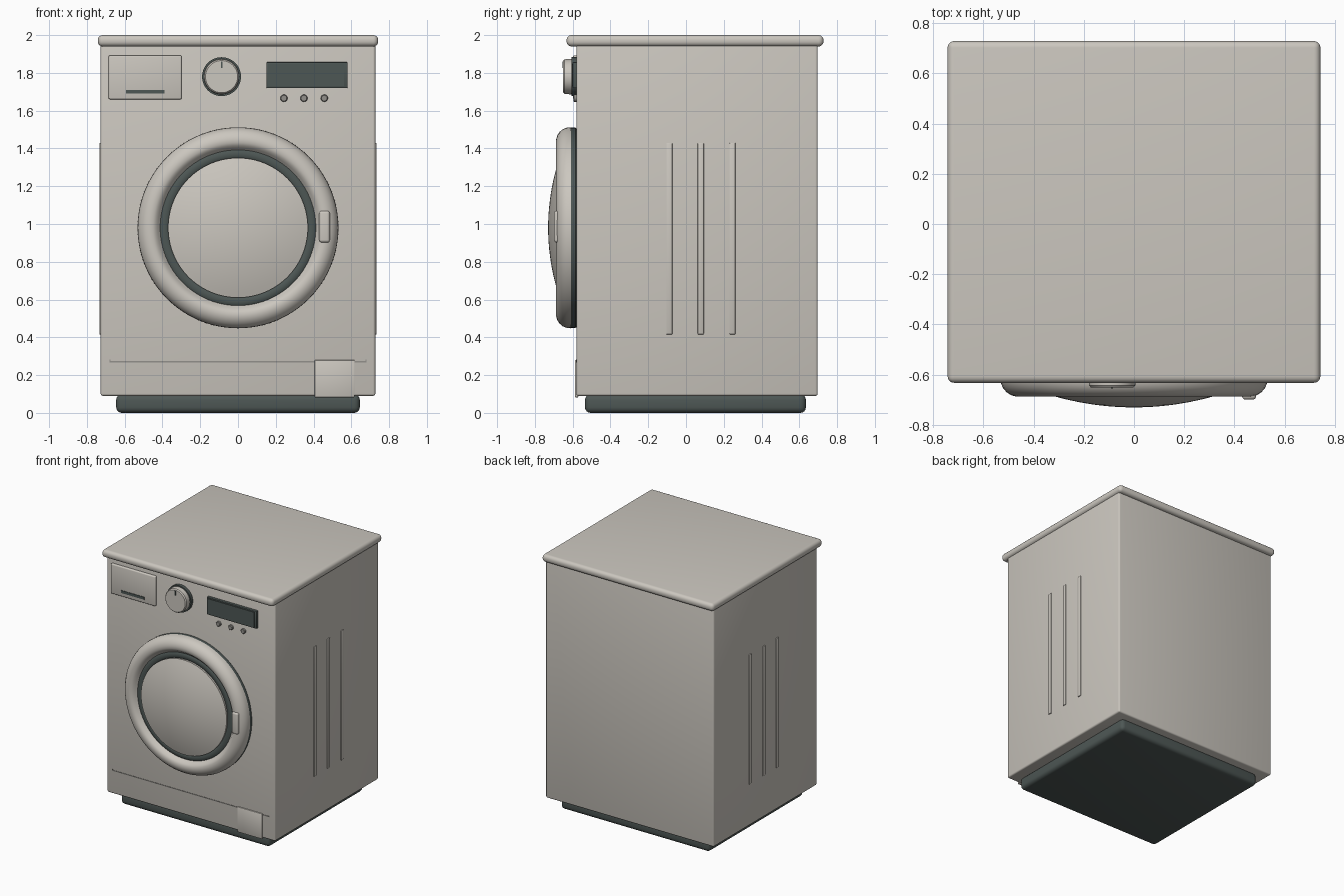
import bpy, bmesh, math
from mathutils import Matrix, Vector

if "Cube" in bpy.data.objects:
    bpy.data.objects.remove(bpy.data.objects["Cube"], do_unlink=True)


def material(name, rgb):
    m = bpy.data.materials.new(name)
    m.use_nodes = True
    m.diffuse_color = (*rgb, 1)
    bsdf = m.node_tree.nodes["Principled BSDF"]
    bsdf.inputs["Base Color"].default_value = (*rgb, 1)
    bsdf.inputs["Roughness"].default_value = 0.6
    return m


ENAMEL = material("warm white enamel", (0.60, 0.57, 0.52))
DARK = material("dark grey rubber", (0.075, 0.095, 0.09))
GREY = material("button grey", (0.29, 0.28, 0.26))


def finish(name, bm, mat):
    bmesh.ops.recalc_face_normals(bm, faces=bm.faces)
    mesh = bpy.data.meshes.new(name)
    bm.to_mesh(mesh)
    bm.free()
    mesh.materials.append(mat)
    ob = bpy.data.objects.new(name, mesh)
    bpy.context.collection.objects.link(ob)
    bpy.ops.object.select_all(action='DESELECT')
    ob.select_set(True)
    bpy.context.view_layer.objects.active = ob
    bpy.ops.object.shade_smooth_by_angle(angle=math.radians(35))
    return ob


def box(name, x, y, z, mat, bevel=0.0, segments=3):
    """Rounded box given as (low, high) ranges on each axis."""
    bm = bmesh.new()
    bmesh.ops.create_cube(bm, size=1)
    for v in bm.verts:
        v.co = Vector([(r[0] + r[1]) / 2 + c * (r[1] - r[0])
                       for c, r in zip(v.co, (x, y, z))])
    if bevel:
        bmesh.ops.bevel(bm, geom=bm.edges[:], offset=bevel, segments=segments,
                        profile=0.5, affect='EDGES')
    return finish(name, bm, mat)


def lathe(name, profile, cx, cz, mat, steps=96, closed=False):
    """Spin (radius, y) points about the front-to-back axis through cx, cz."""
    bm = bmesh.new()
    verts = [bm.verts.new((r, y, 0)) for r, y in profile]
    edges = [bm.edges.new(p) for p in zip(verts, verts[1:])]
    if closed:
        edges.append(bm.edges.new((verts[-1], verts[0])))
    bmesh.ops.spin(bm, geom=verts + edges, cent=(0, 0, 0), axis=(0, 1, 0),
                   angle=2 * math.pi, steps=steps, use_merge=True)
    bmesh.ops.remove_doubles(bm, verts=bm.verts, dist=0.0001)
    bmesh.ops.translate(bm, verts=bm.verts, vec=(cx, 0, cz))
    return finish(name, bm, mat)


FRONT = -0.58

# Cabinet, lid and plinth
box("cabinet", (-0.727, 0.727), (FRONT, 0.697), (0.09, 1.96), ENAMEL, 0.012)
box("lid", (-0.742, 0.742), (-0.632, 0.728), (1.94, 2.0), ENAMEL, 0.026, 5)
box("plinth", (-0.645, 0.645), (-0.535, 0.635), (0, 0.098), DARK, 0.03, 4)

# Raised ribs on both side panels
for side, label in ((1, "left"), (-1, "right")):
    for i, y in enumerate((-0.088, 0.078, 0.246)):
        xs = sorted((side * 0.72, side * 0.734))
        box(f"{label}_side_rib_{i + 1}", xs, (y - 0.016, y + 0.016),
            (0.415, 1.43), ENAMEL, 0.005, 2)

# Door: rear gasket, rounded ring, inner seal and domed window
DOOR_Z = 0.98
lathe("door_gasket", [(0.40, -0.575), (0.522, -0.575), (0.53, -0.585),
                      (0.53, -0.612), (0.40, -0.612)], 0, DOOR_Z, DARK, closed=True)
lathe("door_ring", [(0.41, -0.61), (0.532, -0.61), (0.530, -0.632), (0.522, -0.652),
                    (0.508, -0.669), (0.49, -0.681), (0.47, -0.687), (0.45, -0.686),
                    (0.435, -0.679), (0.424, -0.666), (0.412, -0.652)],
      0, DOOR_Z, ENAMEL, closed=True)
seal = [(0.39 + 0.033 * math.cos(a), -0.635 + 0.024 * math.sin(a))
        for a in (i * math.tau / 16 for i in range(16))]
lathe("door_seal", seal, 0, DOOR_Z, DARK, closed=True)
dome = [(0.37 * t, -0.73 + 0.06 * t * t) for t in (i / 12 for i in range(13))]
lathe("door_window", dome + [(0.36, -0.585), (0, -0.585)], 0, DOOR_Z, ENAMEL)
box("door_handle", (0.43, 0.486), (-0.699, -0.65), (0.902, 1.07), ENAMEL, 0.014, 4)

# Detergent drawer
box("detergent_drawer", (-0.685, -0.298), (-0.598, -0.57), (1.66, 1.893), ENAMEL, 0.008)
box("drawer_grip", (-0.592, -0.39), (-0.602, -0.595), (1.69, 1.71), DARK)

# Programme dial
lathe("dial_collar", [(0, -0.575), (0.103, -0.575), (0.103, -0.605), (0, -0.605)],
      -0.087, 1.78, DARK, 48)
lathe("dial", [(0, -0.60), (0.094, -0.60), (0.092, -0.642), (0.085, -0.65), (0, -0.65)],
      -0.087, 1.78, ENAMEL, 48)
box("dial_pointer", (-0.091, -0.083), (-0.655, -0.648), (1.825, 1.86), DARK)

# Display and buttons
box("display_frame", (0.15, 0.58), (-0.60, -0.57), (1.72, 1.857), DARK, 0.004, 2)
box("display_screen", (0.158, 0.562), (-0.605, -0.597), (1.73, 1.848), DARK)
for i, x in enumerate((0.243, 0.349, 0.457)):
    lathe(f"button_{i + 1}", [(0, -0.575), (0.019, -0.575), (0.019, -0.592),
                              (0.015, -0.596), (0, -0.596)], x, 1.666, GREY, 24)

# Kick panel seam with short upturned ends, and filter flap
box("kick_seam", (-0.68, 0.68), (-0.583, -0.575), (0.268, 0.274), GREY)
for x in (-0.68, 0.676):
    box("kick_seam_end", (x, x + 0.004), (-0.583, -0.575), (0.268, 0.282), GREY)
box("filter_flap", (0.405, 0.618), (-0.588, -0.57), (0.082, 0.28), ENAMEL, 0.005, 2)
